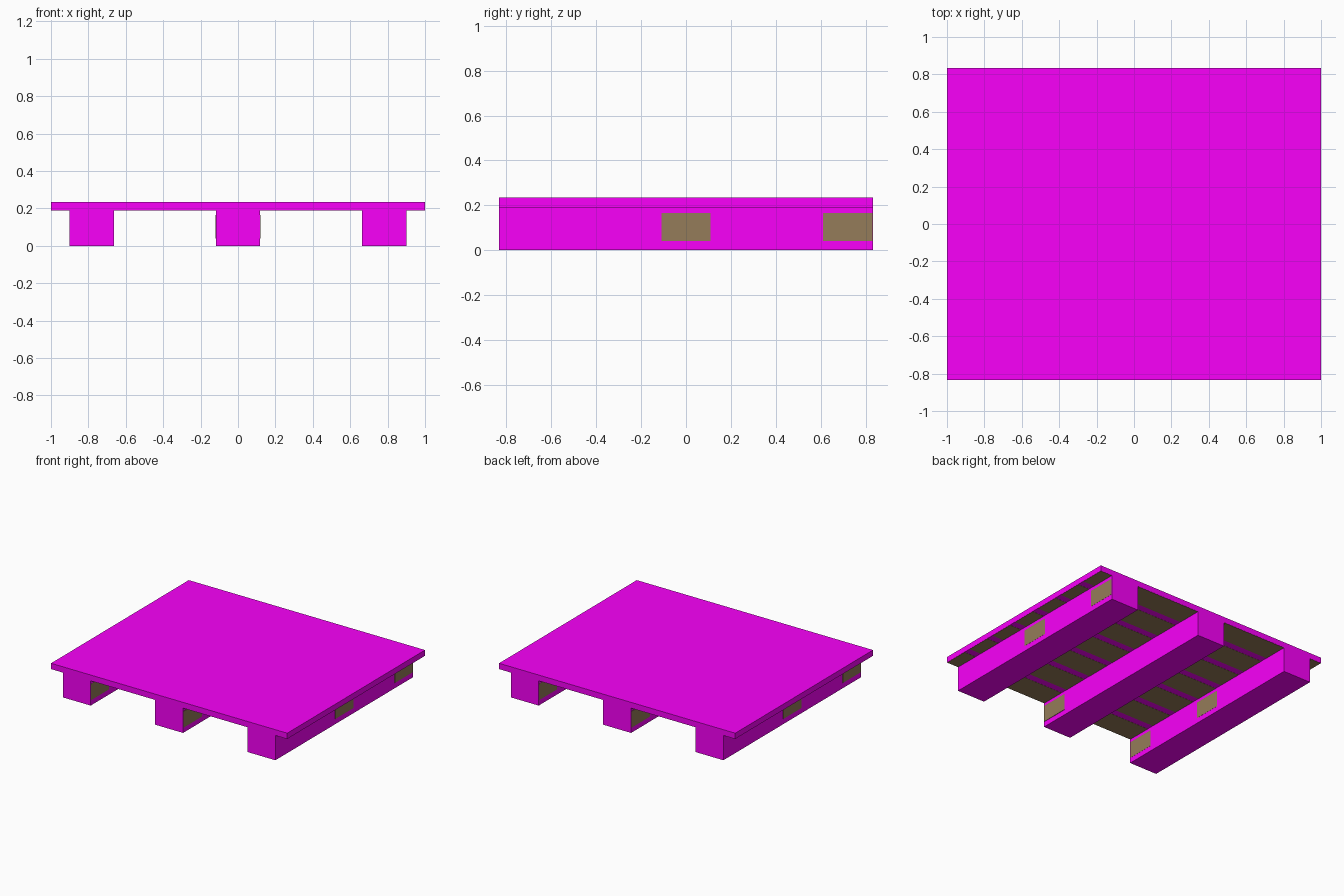
import bpy

if "Cube" in bpy.data.objects:
    bpy.data.objects.remove(bpy.data.objects["Cube"])

def material(name, rgb):
    m = bpy.data.materials.new(name)
    m.diffuse_color = (*rgb, 1)
    m.use_nodes = True
    m.node_tree.nodes["Principled BSDF"].inputs["Base Color"].default_value = m.diffuse_color
    return m

magenta = material("magenta", (0.95, 0.0, 0.95))
wood = material("wood", (0.30, 0.20, 0.10))

def box(name, lo, hi, mat):
    bpy.ops.mesh.primitive_cube_add(size=1, location=[(a + b) / 2 for a, b in zip(lo, hi)])
    o = bpy.context.object
    o.name = name
    o.scale = [b - a for a, b in zip(lo, hi)]
    bpy.ops.object.transform_apply(location=False, rotation=False, scale=True)
    o.data.materials.append(mat)
    return o

W, D, H, DECK, HALF = 1.0, 0.833, 0.234, 0.19, 0.118
EPS = 0.001

# solid deck
box("deck", (-W, -D, DECK), (W, D, H), magenta)

# three full-length runners
for x in (-0.782, 0, 0.782):
    box("runner", (x - HALF, -D, 0), (x + HALF, D, DECK), magenta)

# wooden boards showing on the deck underside
n, board = 7, 0.19
for i in range(n):
    y = -D + board / 2 + i * (2 * D - board) / (n - 1)
    y0, y1 = max(y - board / 2, -D + EPS), min(y + board / 2, D - EPS)
    box("deck_board", (-W + EPS, y0, DECK - EPS), (W - EPS, y1, H - 0.005), wood)

# wooden spacer blocks showing through the runner sides
for x, y in ((0.782, 0), (-0.782, 0), (0.782, 0.72), (-0.782, -0.72),
             (0.002, -0.72), (-0.002, 0.72)):
    box("spacer_block", (x - HALF - EPS, y - 0.11, 0.04),
        (x + HALF + EPS, y + 0.11, 0.165), wood)
